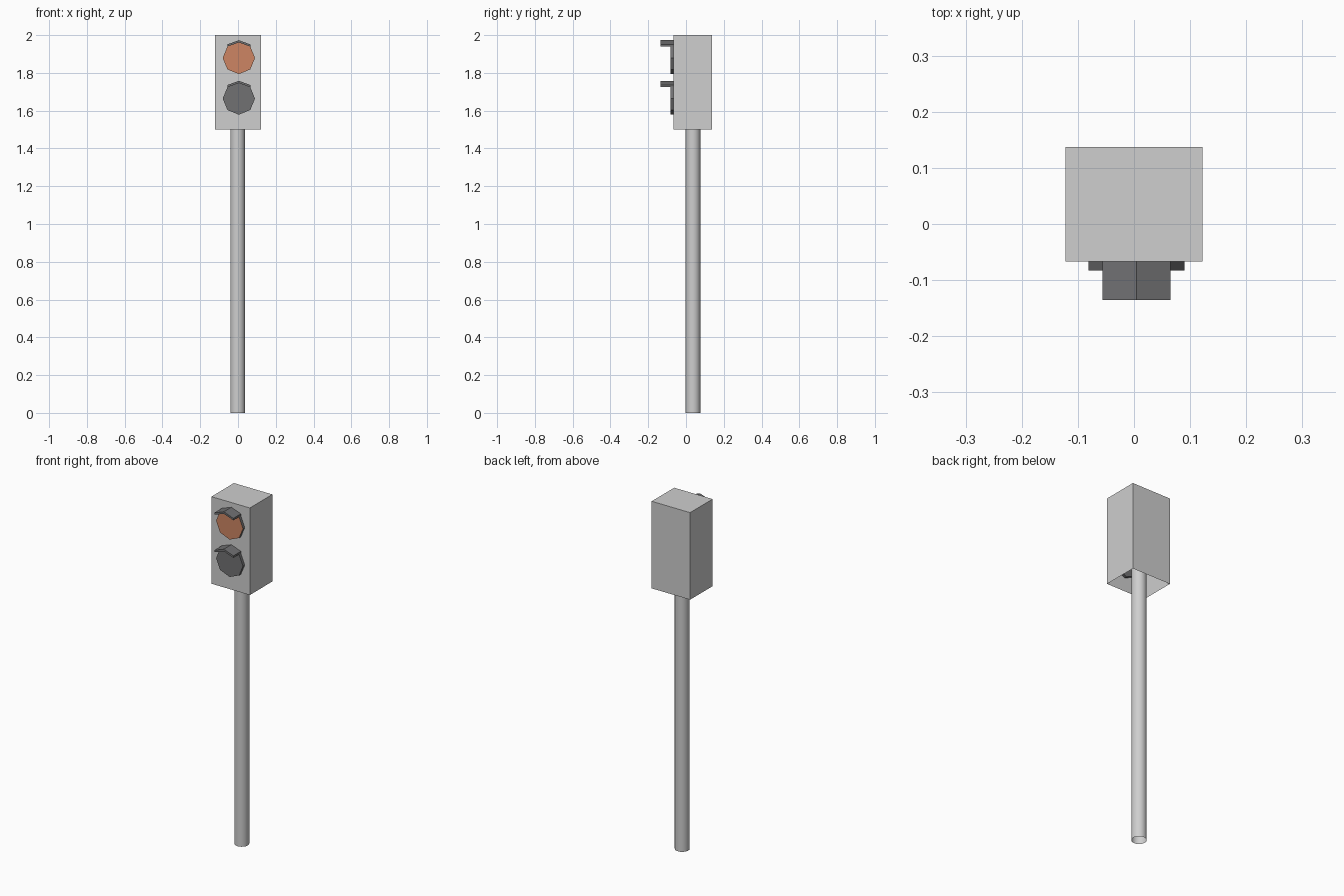
import bpy, bmesh, math

if "Cube" in bpy.data.objects:
    bpy.data.objects.remove(bpy.data.objects["Cube"])


def material(name, rgb):
    m = bpy.data.materials.new(name)
    m.diffuse_color = (*rgb, 1)
    m.use_nodes = True
    m.node_tree.nodes["Principled BSDF"].inputs["Base Color"].default_value = m.diffuse_color
    return m


GREY = material("light_grey_metal", (0.62, 0.62, 0.62))
DARK = material("dark_grey", (0.165, 0.165, 0.17))
ORANGE = material("orange_lens", (0.61, 0.235, 0.125))


def finish(name, bm, mats):
    bmesh.ops.recalc_face_normals(bm, faces=bm.faces)
    me = bpy.data.meshes.new(name)
    bm.to_mesh(me)
    bm.free()
    for m in mats:
        me.materials.append(m)
    ob = bpy.data.objects.new(name, me)
    bpy.context.collection.objects.link(ob)
    return ob


def prism(profile, y0, y1):
    """Extrude an x/z profile along y, with end caps."""
    bm = bmesh.new()
    a = [bm.verts.new((x, y0, z)) for x, z in profile]
    b = [bm.verts.new((x, y1, z)) for x, z in profile]
    bm.faces.new(a)
    bm.faces.new(b[::-1])
    n = len(profile)
    for i in range(n):
        j = (i + 1) % n
        bm.faces.new((a[i], b[i], b[j], a[j]))
    return bm


# Housing: box shell, open underneath
X, Z0, Z1 = 0.122, 1.5, 2.0
bm = prism([(-X, Z0), (X, Z0), (X, Z1), (-X, Z1)], -0.067, 0.137)
bm.normal_update()
bottom = [f for f in bm.faces if f.calc_center_median().z < Z0 + 0.001]
bmesh.ops.delete(bm, geom=bottom, context='FACES_ONLY')
finish("housing", bm, [GREY])

# Pole: smooth open tube running up into the housing
bm = bmesh.new()
bmesh.ops.create_cone(bm, cap_ends=False, segments=32, radius1=0.039,
                      radius2=0.039, depth=1.65)
bmesh.ops.translate(bm, verts=bm.verts, vec=(-0.002, 0.037, 0.825))
for f in bm.faces:
    f.smooth = True
finish("pole", bm, [GREY])

# Lamps (octagonal discs) with a peaked visor over each
CX, R = 0.0045, 0.0855
FRONT = -0.083
for label, cz, lens in (("upper", 1.879, ORANGE), ("lower", 1.664, DARK)):
    octagon = [(CX + R * math.cos(i * math.pi / 4), cz + R * math.sin(i * math.pi / 4))
               for i in range(8)]
    bm = prism(octagon, FRONT, -0.052)
    for f in bm.faces:  # front face is the lens
        f.material_index = int(f.calc_center_median().y < FRONT + 0.001)
    finish(label + "_lamp", bm, [DARK, lens])

    w = 0.0605
    roof = [(CX - w, cz + 0.0605), (CX, cz + 0.082), (CX + w, cz + 0.0605),
            (CX + w, cz + 0.072), (CX, cz + 0.094), (CX - w, cz + 0.072)]
    finish(label + "_visor", prism(roof, -0.135, -0.06), [DARK])
